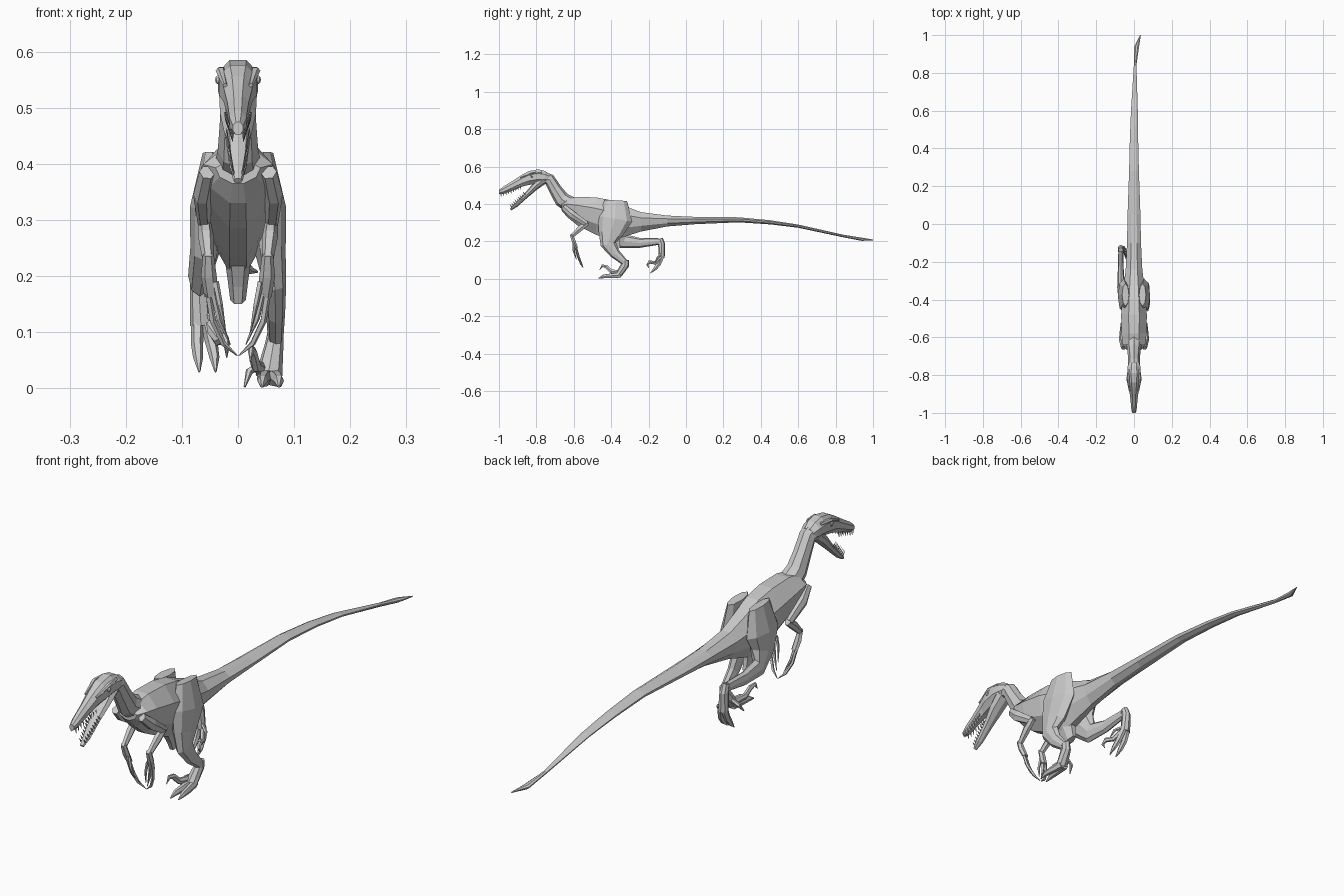
import bpy, bmesh
from math import sin, cos, pi
from mathutils import Vector


def skin(bm, rings):
    """Bridge a list of coordinate rings and cap both ends."""
    n = len(rings[0])
    vs = [[bm.verts.new(p) for p in r] for r in rings]
    for a, b in zip(vs, vs[1:]):
        for i in range(n):
            j = (i + 1) % n
            bm.faces.new((a[i], a[j], b[j], b[i]))
    bm.faces.new(vs[0])
    bm.faces.new(vs[-1])


def finish(name, bm):
    bmesh.ops.recalc_face_normals(bm, faces=bm.faces[:])
    me = bpy.data.meshes.new(name)
    bm.to_mesh(me)
    bm.free()
    ob = bpy.data.objects.new(name, me)
    bpy.context.collection.objects.link(ob)
    return ob


def sections(name, rows, n=8, pear=0.0):
    """Upright cross-sections: (y, top, bottom, half width, x)."""
    bm, rings = bmesh.new(), []
    for y, top, bot, hw, x in rows:
        k = 1 / cos(pi / n)
        c, h, ring = (top + bot) / 2, (top - bot) / 2, []
        for i in range(n):
            a = 2 * pi * (i + 0.5) / n
            s = sin(a) * k
            w = 1 + pear * min(s, 0)
            ring.append((x + hw * k * w * cos(a), y, c + h * s))
        rings.append(ring)
    skin(bm, rings)
    return finish(name, bm)


def tubes(name, paths, n=6):
    """Tubes along points (x, y, z, sideways radius, other radius)."""
    bm = bmesh.new()
    for path in paths:
        pts, rings = [Vector(p[:3]) for p in path], []
        for i, p in enumerate(path):
            t = (pts[min(i + 1, len(pts) - 1)] - pts[max(i - 1, 0)]).normalized()
            side = Vector((1, 0, 0))
            side = (side - t * t.dot(side)).normalized()
            up = side.cross(t)
            rings.append([pts[i] + side * p[3] * cos(2 * pi * k / n)
                          + up * p[4] * sin(2 * pi * k / n) for k in range(n)])
        skin(bm, rings)
    return finish(name, bm)


def flip(path, s):
    return [(s * p[0],) + tuple(p[1:]) for p in path]


# Trunk and tail in one loft, ending in a flat twisted blade
sections("body_and_tail", [
    (-.665, .405, .365, .04, 0), (-.635, .428, .33, .062, 0),
    (-.58, .438, .285, .066, 0), (-.48, .435, .235, .068, 0),
    (-.40, .420, .205, .062, 0), (-.33, .390, .225, .055, 0),
    (-.24, .356, .253, .044, 0), (-.10, .338, .28, .037, 0),
    (.05, .331, .292, .034, 0), (.28, .329, .302, .026, 0),
    (.45, .313, .291, .022, 0), (.60, .290, .273, .018, .002),
    (.84, .236, .222, .007, .006), (.94, .220, .203, .013, .014),
    (1.0, .210, .206, .002, .034)], pear=0.45)

# Pubic bone below the belly
tubes("pubis", [[(0, -.40, .24, .025, .05), (0, -.385, .19, .018, .035),
                 (0, -.375, .158, .014, .03)]])

# Neck
tubes("neck", [[(0, -.60, .385, .045, .045), (0, -.665, .425, .036, .042),
                (0, -.70, .48, .032, .034), (0, -.73, .53, .031, .032),
                (0, -.79, .55, .03, .032)]], 8)

# Skull with upper jaw
sections("skull", [
    (-.73, .560, .520, .026, 0), (-.755, .577, .512, .034, 0),
    (-.79, .585, .510, .036, 0), (-.84, .576, .502, .034, 0),
    (-.875, .557, .493, .026, 0), (-.925, .525, .473, .019, 0),
    (-.975, .494, .454, .015, 0), (-1.0, .475, .452, .009, 0)])

# Lower jaw hanging open
tubes("lower_jaw", [[(0, -.765, .53, .034, .026), (0, -.81, .49, .032, .019),
                     (0, -.86, .44, .021, .013), (0, -.91, .393, .015, .011),
                     (0, -.938, .37, .008, .006)]], 8)

# Brow ridges and eyes
tubes("brow_ridges", [flip([(.027, -.77, .568, .006, .006), (.031, -.82, .566, .009, .007),
                            (.023, -.885, .54, .004, .004)], s) for s in (1, -1)])
for s in (1, -1):
    bpy.ops.mesh.primitive_uv_sphere_add(segments=8, ring_count=6, radius=.009,
                                         location=(s * .032, -.825, .55))
    bpy.context.object.name = "eye"

# Teeth in both jaws
teeth = []
for i in range(9):
    f = i / 8
    for s in (1, -1):
        x, y, z = s * (.022 - .012 * f), -.885 - .105 * f, .492 - .036 * f
        teeth.append([(x, y, z, .003, .004), (x, y + .003, z - .017, .0004, .0004)])
        x, y, z = s * (.02 - .011 * f), -.86 - .07 * f, .448 - .066 * f
        teeth.append([(x, y, z, .003, .004), (x, y - .012, z + .016, .0004, .0004)])
tubes("teeth", teeth, 4)

# Arms: upper arm, forearm, then three long clawed fingers curving inward
upper = [(.055, -.655, .385, .014, .016), (.064, -.61, .345, .016, .022),
         (.06, -.535, .295, .012, .016)]
fore = [(.06, -.525, .30, .011, .014), (.057, -.565, .27, .014, .017),
        (.053, -.61, .228, .01, .011)]
palm = [(.053, -.613, .238, .01, .011), (.052, -.60, .20, .014, .011),
        (.047, -.585, .165, .013, .009)]
fingers = [
    [(.053, -.588, .17, .006, .006), (.045, -.575, .12, .006, .006),
     (.026, -.56, .08, .005, .006), (.001, -.55, .058, .001, .001)],
    [(.044, -.59, .17, .006, .006), (.034, -.58, .125, .005, .006),
     (.014, -.565, .078, .001, .001)],
    [(.04, -.60, .19, .006, .006), (.032, -.60, .15, .005, .006),
     (.022, -.585, .10, .001, .001)]]
for s, side in ((1, "right"), (-1, "left")):
    tubes(side + "_arm", [flip(p, s) for p in (upper, fore, palm)])
    tubes(side + "_fingers", [flip(p, s) for p in fingers], 5)

# Planted leg, stepping forward
tubes("planted_leg", [
    [(.045, -.375, .418, .018, .06), (.054, -.38, .32, .032, .092),
     (.058, -.405, .24, .027, .065), (.066, -.415, .185, .02, .042),
     (.067, -.38, .135, .017, .028), (.067, -.33, .09, .014, .018)],
    [(.067, -.325, .1, .014, .02), (.064, -.325, .075, .017, .022),
     (.055, -.36, .022, .024, .018)]], 8)
tubes("planted_toes", [
    [(.062, -.35, .02, .014, .016), (.07, -.40, .016, .011, .014),
     (.073, -.435, .013, .009, .011), (.073, -.462, .003, .002, .002)],
    [(.048, -.35, .02, .014, .016), (.046, -.405, .016, .012, .014),
     (.044, -.44, .013, .009, .011), (.043, -.468, .003, .002, .002)],
    [(.042, -.355, .035, .01, .012), (.032, -.40, .04, .009, .012),
     (.026, -.425, .065, .008, .011), (.023, -.447, .07, .006, .008),
     (.022, -.462, .048, .001, .001)],
    [(.045, -.34, .045, .007, .008), (.02, -.345, .03, .007, .008),
     (.012, -.365, .003, .002, .002)]])

# Trailing leg, lifted behind
tubes("lifted_leg", [
    [(-.045, -.375, .418, .018, .06), (-.054, -.38, .32, .032, .092),
     (-.058, -.375, .25, .027, .065), (-.068, -.335, .2, .021, .04),
     (-.07, -.25, .192, .016, .027), (-.07, -.145, .2, .013, .018)],
    [(-.07, -.14, .215, .013, .016), (-.07, -.13, .185, .016, .019),
     (-.066, -.13, .112, .02, .016)]], 8)
tubes("lifted_toes", [
    [(-.072, -.128, .12, .012, .014), (-.073, -.145, .08, .011, .013),
     (-.071, -.165, .055, .009, .011), (-.069, -.19, .03, .002, .002)],
    [(-.056, -.128, .12, .012, .014), (-.047, -.145, .08, .011, .013),
     (-.042, -.165, .055, .009, .011), (-.04, -.19, .03, .002, .002)],
    [(-.055, -.13, .115, .01, .012), (-.035, -.165, .085, .008, .01),
     (-.024, -.195, .09, .008, .01), (-.02, -.207, .075, .005, .006),
     (-.02, -.197, .055, .001, .001)],
    [(-.055, -.135, .13, .007, .008), (-.03, -.15, .115, .006, .007),
     (-.022, -.165, .09, .002, .002)]])
